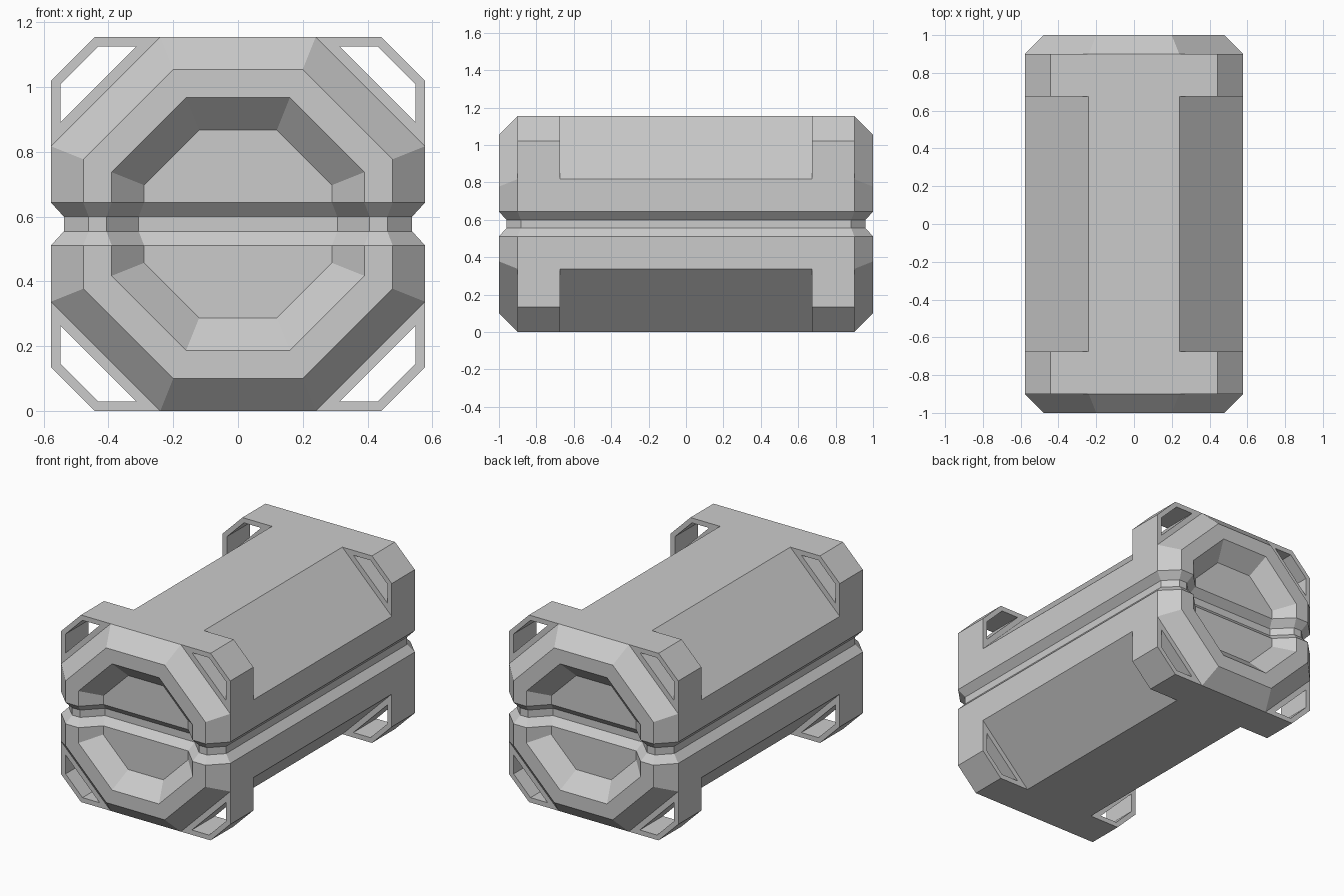
import bpy, bmesh

if "Cube" in bpy.data.objects:
    bpy.data.objects.remove(bpy.data.objects["Cube"])

H, C = 0.5775, 0.24          # octagon half size and half flat length
G = 0.0166                   # corner shift of the groove's inset surface


def finish(bm, name):
    bmesh.ops.recalc_face_normals(bm, faces=bm.faces[:])
    mesh = bpy.data.meshes.new(name)
    bm.to_mesh(mesh)
    bm.free()
    obj = bpy.data.objects.new(name, mesh)
    bpy.context.collection.objects.link(obj)
    return obj


def bridge(bm, a, b):
    n = len(a)
    for i in range(n):
        j = (i + 1) % n
        bm.faces.new((a[i], a[j], b[j], b[i]))


def ring(bm, side, h, c, y, gh, gy):
    # octagon section with a groove around the middle
    half = [(c, y, -h), (h, y, -c), (h, y, -0.066), (gh, gy, -0.0225)]
    half += [(x, yy, -z) for x, yy, z in reversed(half)]
    pts = half + [(-x, yy, z) for x, yy, z in reversed(half)]
    return [bm.verts.new((x, side * yy, z + H)) for x, yy, z in pts]


# Body: octagonal barrel with chamfered, recessed ends and a wraparound groove
stations = [
    (0.29, 0.12, 0.90, 0.29 + G, 0.86),
    (0.39, 0.16, 1.00, 0.39 + G, 0.96),
    (0.4775, 0.20, 1.00, 0.4775 - G, 0.96),
    (H, C, 0.90, H - 0.04, 0.90 - G),
]
bm = bmesh.new()
rings = [ring(bm, -1, *s) for s in stations]
rings += [ring(bm, 1, *s) for s in reversed(stations)]
for a, b in zip(rings, rings[1:]):
    bridge(bm, a, b)
for r in (rings[0], rings[-1]):          # recess floors
    bm.faces.new(r[5:11])
    bm.faces.new(r[0:3] + r[13:16])
    for i in (2, 3, 4):
        bm.faces.new((r[i], r[i + 1], r[14 - i], r[15 - i]))
finish(bm, "barrel_body")

# Corner brackets: open frames squaring off the octagon near each end
outer = [(C, H), (0.4425, H), (H, 0.4425), (H, C)]
inner = [(0.315, 0.5475), (0.432, 0.5475), (0.5475, 0.432), (0.5475, 0.315)]
for sx, xn in ((-1, "left"), (1, "right")):
    for sy, yn in ((-1, "front"), (1, "back")):
        for sz, zn in ((-1, "lower"), (1, "upper")):
            bm = bmesh.new()
            o0, o1, i0, i1 = [
                [bm.verts.new((sx * x, sy * y, H + sz * z)) for x, z in loop]
                for loop, y in ((outer, 0.675), (outer, 0.9),
                                (inner, 0.675), (inner, 0.9))]
            for a, b in ((o0, o1), (o1, i1), (i1, i0), (i0, o0)):
                bridge(bm, a, b)
            finish(bm, f"{yn}_{xn}_{zn}_bracket")
